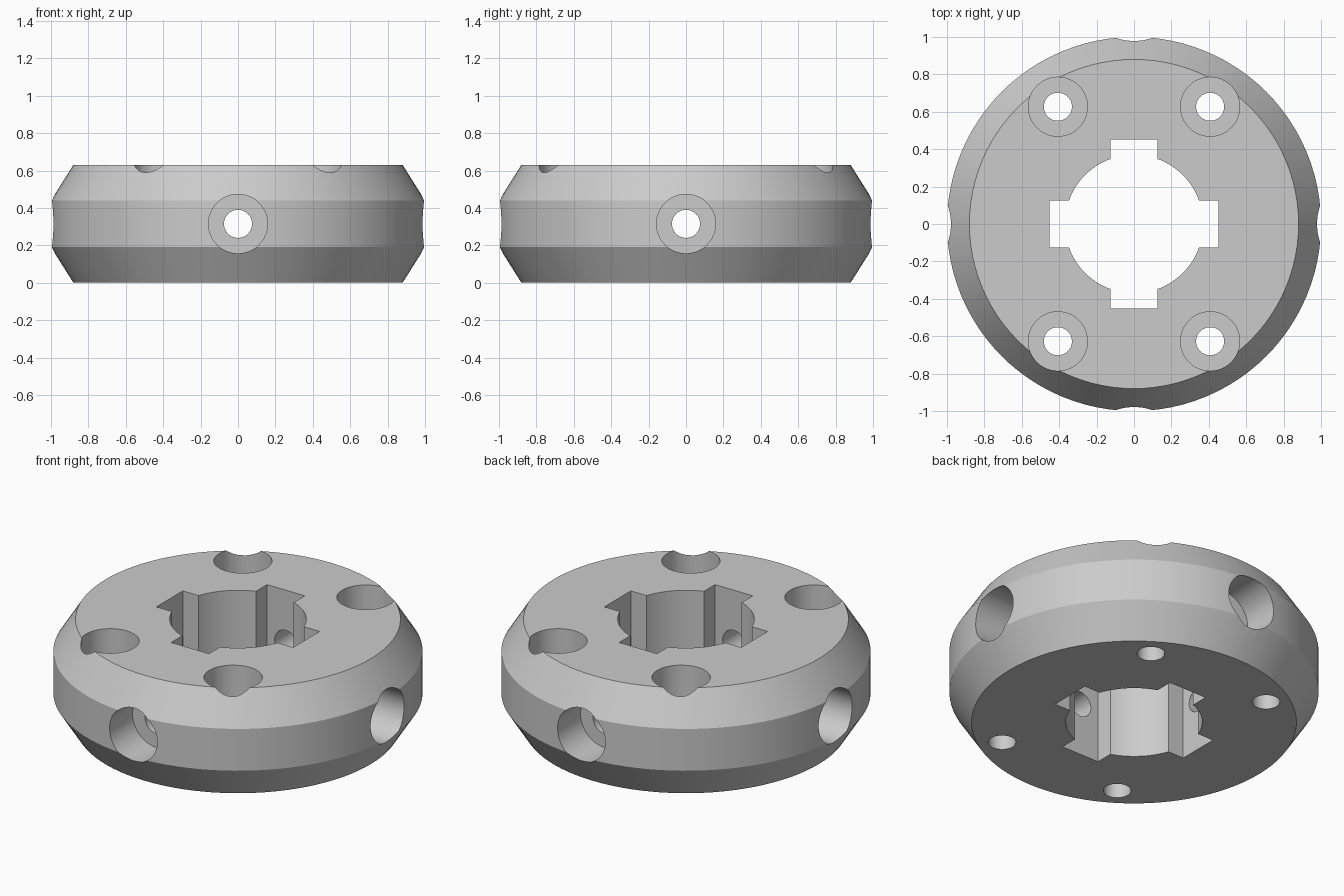
import bpy
import bmesh
import math
from mathutils import Matrix

HEIGHT = 0.63
MID = HEIGHT / 2

if "Cube" in bpy.data.objects:
    bpy.data.objects.remove(bpy.data.objects["Cube"], do_unlink=True)

steel = bpy.data.materials.new("plain grey")
steel.use_nodes = True
GREY = (0.6, 0.6, 0.6, 1)
steel.diffuse_color = GREY
steel.node_tree.nodes["Principled BSDF"].inputs["Base Color"].default_value = GREY


def make_object(name, bm):
    bmesh.ops.recalc_face_normals(bm, faces=bm.faces)
    mesh = bpy.data.meshes.new(name)
    bm.to_mesh(mesh)
    bm.free()
    mesh.materials.append(steel)
    obj = bpy.data.objects.new(name, mesh)
    bpy.context.collection.objects.link(obj)
    return obj


def lathe(name, profile, segments, matrix=Matrix()):
    """Closed solid turned about z from (radius, height) points."""
    bm = bmesh.new()
    rings = []
    for r, z in profile:
        ring = []
        for i in range(segments):
            a = math.tau * i / segments
            ring.append(bm.verts.new((r * math.cos(a), r * math.sin(a), z)))
        rings.append(ring)
    for low, high in zip(rings, rings[1:]):
        for i in range(segments):
            j = (i + 1) % segments
            bm.faces.new((low[i], low[j], high[j], high[i]))
    bm.faces.new(rings[0][::-1])
    bm.faces.new(rings[-1])
    bm.transform(matrix)
    return make_object(name, bm)


def box(name, size):
    bm = bmesh.new()
    bmesh.ops.create_cube(bm, size=1)
    bm.transform(Matrix.Translation((0, 0, MID)) @ Matrix.Diagonal((*size, 1)))
    return make_object(name, bm)


def cut(target, cutter):
    cutter.hide_render = True
    mod = target.modifiers.new("cut", 'BOOLEAN')
    mod.operation = 'DIFFERENCE'
    mod.solver = 'EXACT'
    mod.object = cutter
    bpy.context.view_layer.objects.active = target
    bpy.ops.object.modifier_apply(modifier=mod.name)
    bpy.data.objects.remove(cutter, do_unlink=True)


# Collar body with bevelled rims
collar = lathe("collar", [(0.88, 0), (1, 0.19), (1, 0.44), (0.88, HEIGHT)], 96)

# Central bore with four keyways
cut(collar, lathe("bore", [(0.37, -0.1), (0.37, 0.8)], 64))
cut(collar, box("keyway_x", (0.905, 0.25, 1)))
cut(collar, box("keyway_y", (0.25, 0.905, 1)))

# Counterbored bolt holes through the top
bolt = [(0.075, -0.1), (0.075, MID), (0.158, MID), (0.158, 0.8)]
for sx in (-1, 1):
    for sy in (-1, 1):
        cut(collar, lathe("bolt_hole", bolt, 48,
                          Matrix.Translation((sx * 0.407, sy * 0.627, 0))))

# Counterbored radial holes through the side
radial = [(0.075, 0.3), (0.075, 0.77), (0.158, 0.77), (0.158, 1.1)]
for k in range(4):
    place = (Matrix.Translation((0, 0, MID))
             @ Matrix.Rotation(k * math.pi / 2, 4, 'Z')
             @ Matrix.Rotation(math.pi / 2, 4, 'Y'))
    cut(collar, lathe("radial_hole", radial, 48, place))

# Smooth the turned surfaces, keep the machined edges crisp
bpy.ops.object.select_all(action='DESELECT')
collar.select_set(True)
bpy.context.view_layer.objects.active = collar
bpy.ops.object.shade_smooth_by_angle(angle=math.radians(20))
